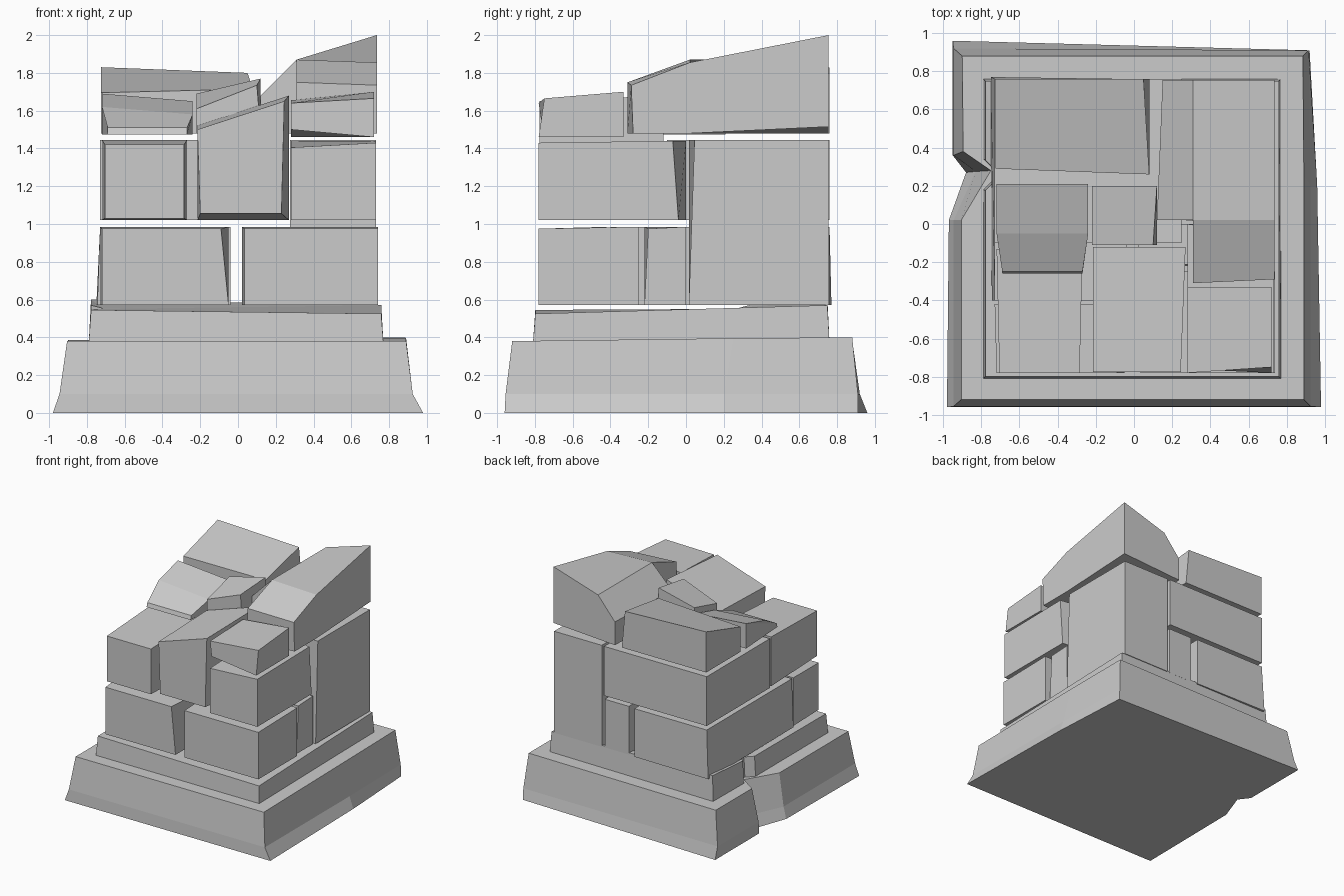
import bpy, bmesh

if "Cube" in bpy.data.objects:
    bpy.data.objects.remove(bpy.data.objects["Cube"])


def make(name, verts, faces):
    me = bpy.data.meshes.new(name)
    bm = bmesh.new()
    vs = [bm.verts.new(v) for v in verts]
    for f in faces:
        bm.faces.new([vs[i] for i in f])
    bmesh.ops.triangulate(bm, faces=[f for f in bm.faces if len(f.verts) > 4])
    bmesh.ops.recalc_face_normals(bm, faces=bm.faces)
    bm.to_mesh(me)
    bm.free()
    ob = bpy.data.objects.new(name, me)
    bpy.context.collection.objects.link(ob)
    return ob


def loft(name, rings):
    """Close a stack of equal-length rings into a solid."""
    n, k = len(rings[0]), len(rings)
    faces = [tuple(range(n)), tuple(range((k - 1) * n, k * n))]
    for r in range(k - 1):
        for i in range(n):
            j = (i + 1) % n
            faces.append((r * n + i, r * n + j, (r + 1) * n + j, (r + 1) * n + i))
    return make(name, [p for ring in rings for p in ring], faces)


def block(name, x, y, z, tops=None, front=(0, 0, 0, 0), move=None):
    """Rough stone. Corners run front-left, front-right, back-right, back-left,
    bottom then top. front = inset of the front face (left, right, bottom, top)."""
    l, r, b, t = front
    tz = tops or [z[1]] * 4
    v = [[x[0] + l, y[0], z[0] + b], [x[1] - r, y[0], z[0] + b],
         [x[1], y[1], z[0]], [x[0], y[1], z[0]],
         [x[0] + l, y[0], tz[0] - t], [x[1] - r, y[0], tz[1] - t],
         [x[1], y[1], tz[2]], [x[0], y[1], tz[3]]]
    for i, d in (move or {}).items():
        v[i] = [a + c for a, c in zip(v[i], d)]
    return loft(name, [v[:4], v[4:]])


# Plinth with a crack on the left side
low = [(-.98, -.96), (.98, -.96), (.96, .2), (.92, .91), (-.95, .96),
       (-.95, .36), (-.88, .27), (-.97, .02)]
mid = [(-.945, -.955), (.925, -.955), (.925, .2), (.915, .91), (-.945, .92),
       (-.945, .36), (-.83, .275), (-.945, .02)]
top = [(-.905, -.92), (.89, -.92), (.89, .25), (.885, .88), (-.9, .88),
       (-.895, .38), (-.75, .28), (-.905, .02)]
top_z = [.38, .38, .395, .4, .385, .38, .38, .38]
loft("plinth", [[(a, b, 0) for a, b in low], [(a, b, .1) for a, b in mid],
                [(a, b, h) for (a, b), h in zip(top, top_z)]])

# Second step, broken at the crack
step = [(-.79, -.81), (.77, -.81), (.77, .76), (-.79, .76), (-.79, .34),
        (-.73, .28), (-.73, .24), (-.79, .18)]
step_z = [.545, .525, .57, .6, .57, .555, .55, .55]
loft("step", [[(a, b, .37) for a, b in step],
              [(a * .985, b * .985, h) for (a, b), h in zip(step, step_z)]])

# First course
c1 = (.57, .985)
block("course1_front_left", (-.73, -.05), (-.78, -.42), c1, front=(.01, 0, 0, .01),
      move={5: (-.04, 0, 0)})
block("course1_front_right", (.02, .74), (-.78, -.25), c1, front=(.015, 0, 0, .01))
block("course1_right_small", (.02, .715), (-.22, 0), c1, move={5: (0, .02, -.01)})
block("course1_back_left", (-.73, -.04), (-.4, .76), c1,
      move={0: (-.015, 0, 0), 3: (-.02, .01, 0)})
block("course1_back_small", (.02, .25), (.02, .75), c1)

# Tall corner stone spanning two courses
block("corner_stone", (.275, .73), (.015, .755), (.57, 1.445), move={5: (0, .03, 0)})

# Second course
c2 = (1.02, 1.445)
block("course2_front_left", (-.72, -.27), (-.78, -.13), c2, front=(.015, .015, .01, .025))
block("course2_front_right", (.28, .73), (-.78, 0), c2, front=(0, 0, 0, .025),
      tops=[1.43, 1.455, 1.44, 1.44], move={2: (0, -.04, 0), 6: (0, -.07, 0)})
block("course2_front_middle", (-.215, .27), (-.775, -.12), (1.02, 1.6),
      tops=[1.5, 1.65, 1.68, 1.52], front=(.015, .04, .035, 0),
      move={4: (-.015, 0, 0), 5: (.015, 0, 0)})
block("course2_back", (-.73, .25), (-.1, .76), c2)

# Broken top course
block("top_front_right", (.28, .72), (-.78, -.33), (1.46, 1.7),
      tops=[1.64, 1.665, 1.7, 1.655], move={0: (0, .02, .04), 4: (0, 0, 0), 5: (0, .03, 0)})
block("top_back_left", (-.725, .08), (.29, .76), (1.48, 1.83),
      tops=[1.695, 1.715, 1.8, 1.83], move={1: (0, -.03, 0), 5: (0, -.03, 0), 6: (-.03, 0, 0)})
block("top_middle", (-.22, .12), (-.11, .2), (1.48, 1.7),
      tops=[1.61, 1.735, 1.77, 1.69], move={5: (-.02, 0, 0)})
# Left wedge with a soft ridge
loft("top_left", [[(xx, .21, 1.475), (xx + s * .03, -.26, 1.475), (xx + s * .03, -.25, 1.51),
                   (xx, -.05, 1.62 + d), (xx, .21, 1.69 + d)]
                  for xx, s, d in ((-.72, 1, 0), (-.24, -1, -.04))])
# Highest stone: chamfered rear body plus sloping front end
loft("top_right_rear", [[(xl, yy, 1.48), (.735, yy, 1.48 + d), (.735, yy, zr),
                         (.31, yy, 1.87), (xl, yy, 1.68)]
                        for yy, xl, zr, d in ((.02, .12, 1.855, 0), (.755, .15, 2.0, .035))])
block("top_right_front", (.31, .735), (-.31, .02), (1.48, 1.86),
      tops=[1.75, 1.735, 1.855, 1.87], move={1: (0, .03, 0), 5: (0, .02, 0)})
